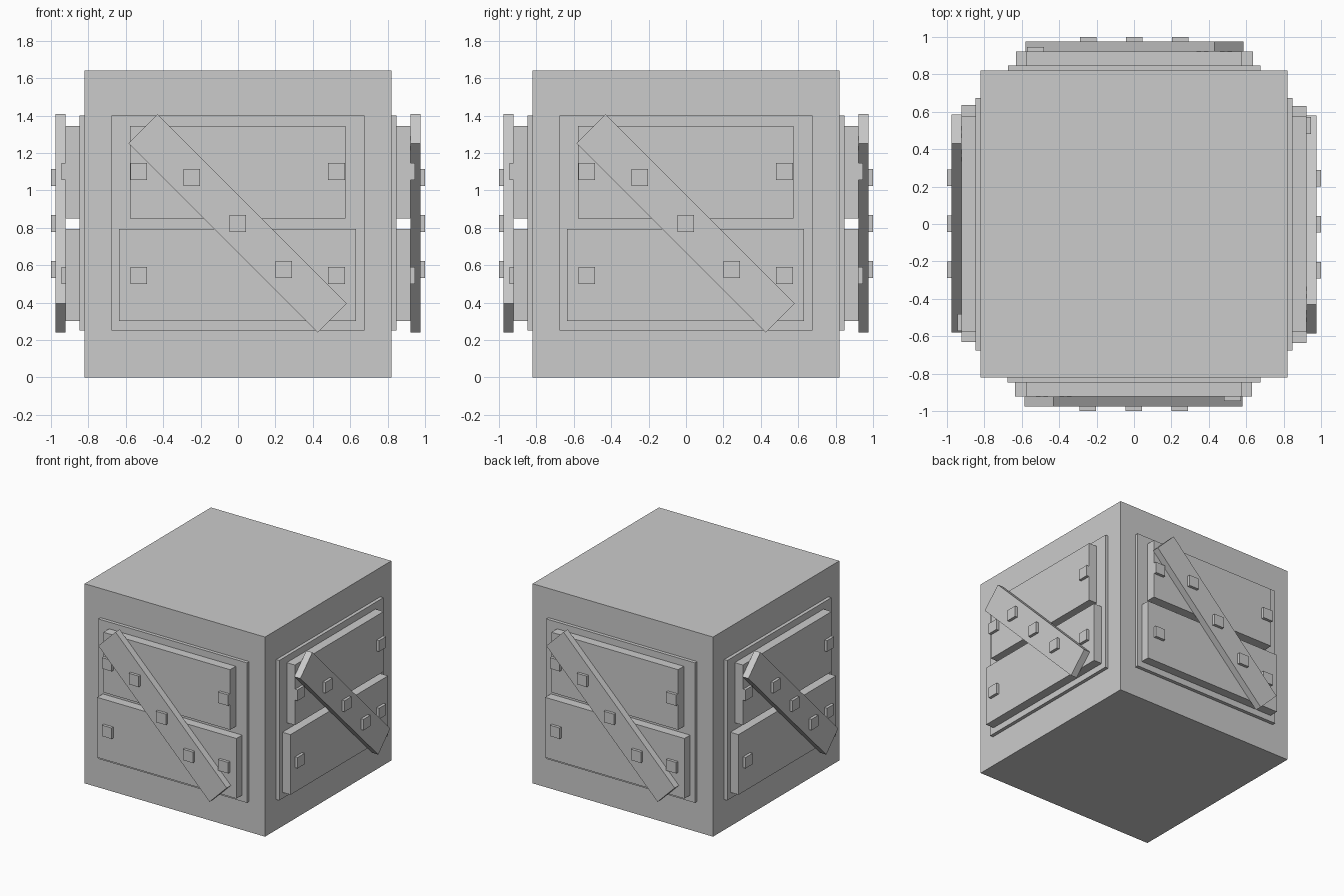
import bpy
import math
from mathutils import Matrix, Vector

if "Cube" in bpy.data.objects:
    bpy.data.objects.remove(bpy.data.objects["Cube"], do_unlink=True)

# Single plain grey
grey = bpy.data.materials.new("light_grey")
grey.use_nodes = True
colour = (0.6, 0.6, 0.6, 1.0)
grey.diffuse_color = colour
grey.node_tree.nodes["Principled BSDF"].inputs["Base Color"].default_value = colour

HALF = 0.82       # half width of the crate body
MID = 0.823       # height of the middle of each side


def box(name, centre, size, turn=0.0, side=0):
    """Box on the front side, tilted about y, then carried round to a side."""
    bpy.ops.mesh.primitive_cube_add(size=1)
    ob = bpy.context.object
    ob.name = name
    ob.data.materials.append(grey)
    ob.data.transform(
        Matrix.Rotation(side * math.pi / 2, 4, 'Z')
        @ Matrix.Translation(Vector(centre))
        @ Matrix.Rotation(turn, 4, 'Y')
        @ Matrix.Diagonal((*size, 1)))
    return ob


def plate(name, side, x, z, width, height, inner, outer, turn=0.0):
    """Plate standing off a side between two distances from the centre."""
    box(name, (x, -(inner + outer) / 2, z),
        (width, outer - inner, height), turn, side)


# Crate body
box("crate_body", (0, 0, HALF), (2 * HALF, 2 * HALF, 2 * HALF))

# The same boarding on all four sides
for side, label in enumerate(("front", "left", "back", "right")):
    plate(label + "_panel", side, 0, 0.825, 1.35, 1.15, HALF, 0.848)
    plate(label + "_upper_board", side, -0.002, 1.098, 1.152, 0.494, 0.848, 0.922)
    plate(label + "_lower_board", side, -0.002, 0.548, 1.266, 0.494, 0.848, 0.922)
    plate(label + "_diagonal_brace", side, -0.002, 0.824, 1.43, 0.22,
          0.922, 0.977, math.radians(45))
    # Square nail heads along the brace
    for i in (-1, 0, 1):
        plate(label + "_brace_nail", side, 0.246 * i - 0.001, MID - 0.246 * i,
              0.09, 0.09, 0.977, 1.0)
    # Square nail heads at the board ends
    for x in (-0.531, 0.527):
        for z in (1.101, 0.546):
            plate(label + "_board_nail", side, x, z, 0.09, 0.09, 0.922, 0.945)
